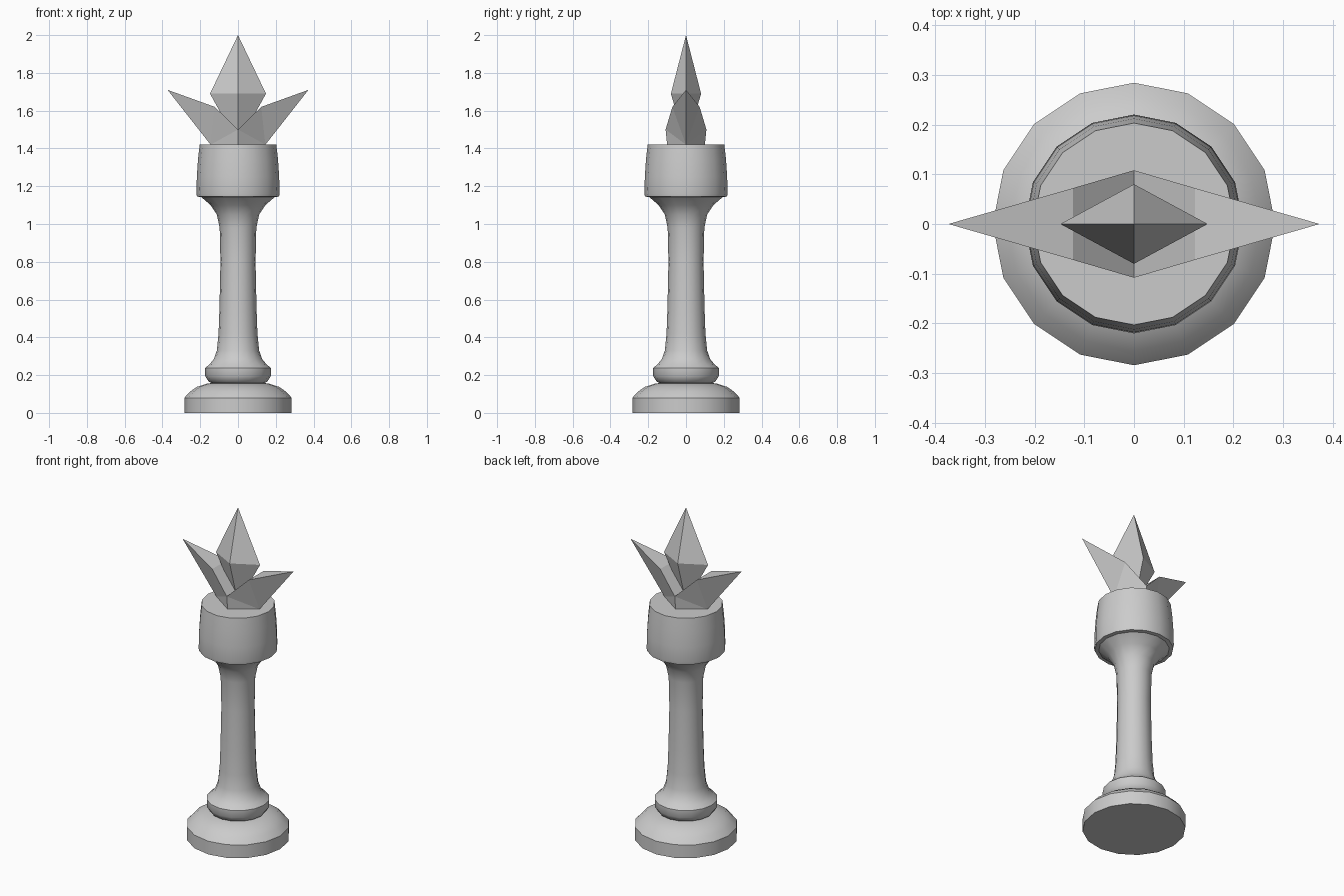
import bpy, bmesh, math

if "Cube" in bpy.data.objects:
    bpy.data.objects.remove(bpy.data.objects["Cube"])


def make_object(name, bm, smooth):
    bmesh.ops.recalc_face_normals(bm, faces=bm.faces)
    mesh = bpy.data.meshes.new(name)
    bm.to_mesh(mesh)
    bm.free()
    ob = bpy.data.objects.new(name, mesh)
    bpy.context.collection.objects.link(ob)
    if smooth:
        bpy.ops.object.select_all(action='DESELECT')
        ob.select_set(True)
        bpy.context.view_layer.objects.active = ob
        bpy.ops.object.shade_smooth_by_angle(angle=math.radians(35))
    return ob


def lathe(name, profile, sides=16):
    bm = bmesh.new()
    rings = [[bm.verts.new((r * math.cos(2 * math.pi * i / sides),
                            r * math.sin(2 * math.pi * i / sides), z))
              for i in range(sides)] for r, z in profile]
    for a, b in zip(rings, rings[1:]):
        for i in range(sides):
            j = (i + 1) % sides
            bm.faces.new((a[i], a[j], b[j], b[i]))
    bm.faces.new(rings[0])
    bm.faces.new(rings[-1])
    return make_object(name, bm, True)


# turned body: base, collar, flared column and head in one profile
lathe("turned_body", [
    (.284, 0), (.284, .08), (.255, .112), (.217, .138), (.165, .155), (.14, .158),
    (.155, .165), (.174, .195), (.174, .238), (.15, .258), (.128, .285),
    (.112, .33), (.103, .42), (.098, .56), (.093, .8), (.097, .98),
    (.112, 1.05), (.145, 1.1), (.195, 1.143), (.217, 1.145),
    (.22, 1.16), (.218, 1.25), (.212, 1.34), (.203, 1.42)])

# centre crystal: stretched octahedron
bm = bmesh.new()
mid = [bm.verts.new(p) for p in ((.148, 0, 1.69), (0, .08, 1.69), (-.148, 0, 1.69), (0, -.08, 1.69))]
for end in (bm.verts.new((0, 0, 2)), bm.verts.new((0, 0, 1.42))):
    for i in range(4):
        bm.faces.new((mid[i], mid[(i + 1) % 4], end))
make_object("centre_crystal", bm, False)

# pointed side leaves, mirrored across x
bm = bmesh.new()
tip, keel = bm.verts.new((.373, 0, 1.71)), bm.verts.new((.145, 0, 1.42))
sides = []
for s in (-1, 1):
    shoulder = bm.verts.new((.123, s * .072, 1.62))
    inner = bm.verts.new((0, s * .108, 1.5))
    foot = bm.verts.new((0, s * .1, 1.42))
    bm.faces.new((tip, shoulder, keel))
    bm.faces.new((shoulder, inner, keel))
    bm.faces.new((inner, foot, keel))
    sides.append((shoulder, inner, foot))
(a, b, c), (d, e, f) = sides
bm.faces.new((tip, a, d))
bm.faces.new((a, b, e, d))
bm.faces.new((c, f, keel))
leaves = make_object("side_leaves", bm, False)
leaves.modifiers.new("mirror", 'MIRROR').use_axis[0] = True
